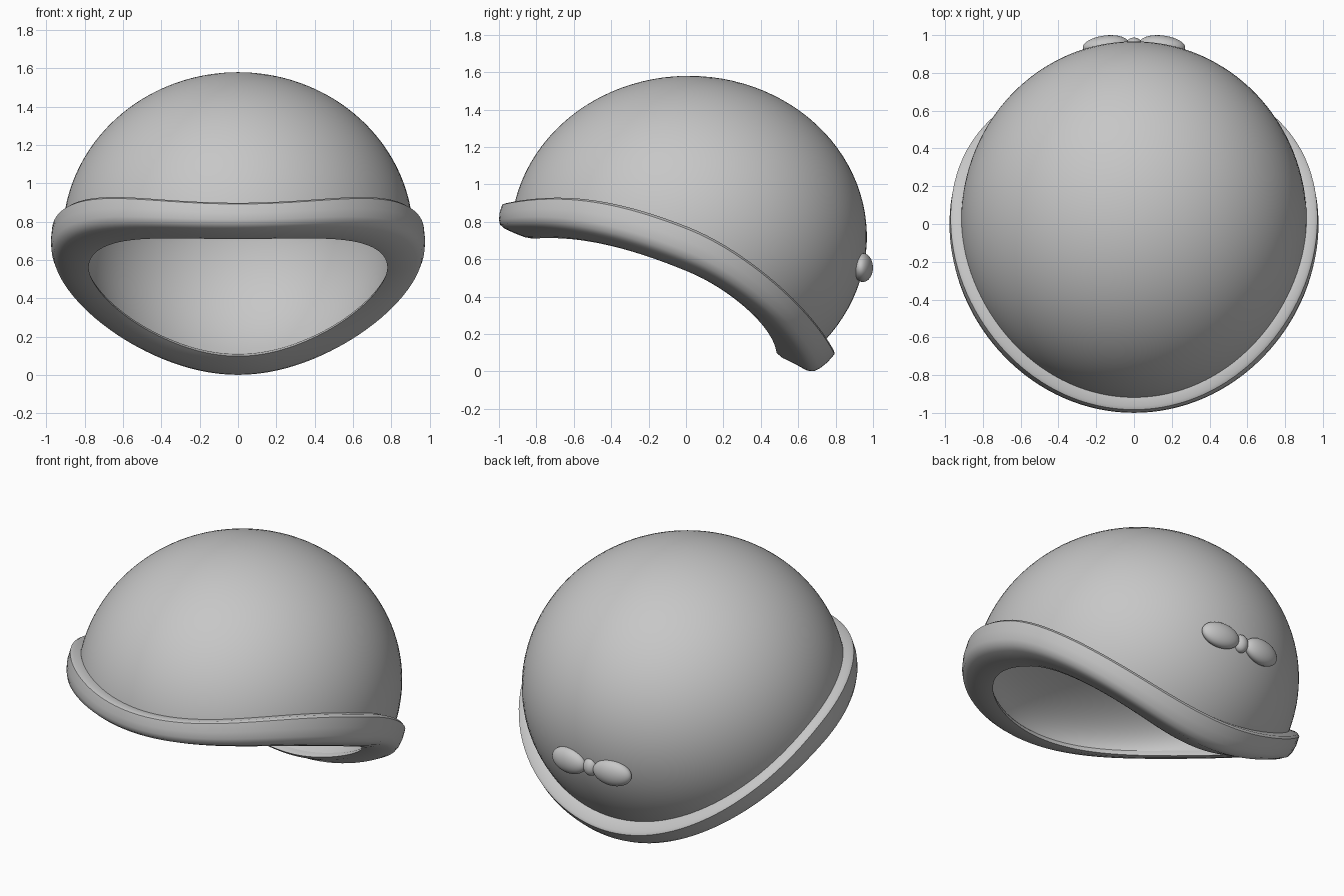
import bpy, bmesh, math

cube = bpy.data.objects.get("Cube")
if cube:
    bpy.data.objects.remove(cube, do_unlink=True)

grey = bpy.data.materials.new("plain_grey")
grey.use_nodes = True
grey.diffuse_color = (0.57, 0.57, 0.57, 1)
grey.node_tree.nodes["Principled BSDF"].inputs["Base Color"].default_value = grey.diffuse_color

CENTRE = (0, 0.015, 0.72)
RADII = (0.915, 0.952, 0.86)
SEGMENTS = 128


def on_dome(theta, elevation, scale):
    """Point on the scaled ellipsoid; theta 0 is the back."""
    e = math.radians(elevation)
    unit = (math.sin(theta) * math.cos(e), math.cos(theta) * math.cos(e), math.sin(e))
    return [c + r * scale * u for c, r, u in zip(CENTRE, RADII, unit)]


def rim_top(c):
    """Elevation of the wavy rim, high at the front and low at the back."""
    bulge = c * c * (1 - abs(c)) * (-21 if c > 0 else 7)
    return 3.2 - 25.1 * c - 18 * c * c - 1.1 * c ** 3 + bulge


def rim_width(c):
    return 11.5 + 4 * (1 - c * c) + 1.2 * (c + 1)


def finish(obj):
    obj.data.materials.append(grey)
    bpy.ops.object.select_all(action="DESELECT")
    obj.select_set(True)
    bpy.context.view_layer.objects.active = obj
    bpy.ops.object.shade_smooth_by_angle(angle=math.radians(40))


def loft(name, rows, point, closed=False):
    bm = bmesh.new()
    grid = [[bm.verts.new(point(math.tau * j / SEGMENTS, i)) for j in range(SEGMENTS)]
            for i in range(rows)]
    for i in range(rows if closed else rows - 1):
        a, b = grid[i], grid[(i + 1) % rows]
        for j in range(SEGMENTS):
            k = (j + 1) % SEGMENTS
            bm.faces.new((a[j], a[k], b[k], b[j]))
    bmesh.ops.remove_doubles(bm, verts=bm.verts, dist=0.0005)
    bmesh.ops.recalc_face_normals(bm, faces=bm.faces)
    mesh = bpy.data.meshes.new(name)
    bm.to_mesh(mesh)
    bm.free()
    obj = bpy.data.objects.new(name, mesh)
    bpy.context.collection.objects.link(obj)
    finish(obj)
    return obj


# Dome outside, and a lining whose crown is lower than the dome
ROWS = 40


def shell(scale, depth, crown):
    def point(theta, i):
        c = math.cos(theta)
        low = rim_top(c) - depth * rim_width(c)
        x, y, z = on_dome(theta, low + (90 - low) * i / (ROWS - 1), scale)
        if z > CENTRE[2]:
            z = CENTRE[2] + (z - CENTRE[2]) * crown
        return x, y, z
    return point


loft("dome", ROWS, shell(1.0, 0.5, 1.0))
lining = loft("lining", ROWS, shell(0.89, 0.9, 0.4))
lining.data.flip_normals()

# Rim: rounded section swept along the wavy edge (scale, share of width)
section = [(0.97, 0.15), (1.0, 0.0), (1.045, 0.0), (1.062, 0.05), (1.068, 0.3),
           (1.066, 0.5), (1.058, 0.64), (1.03, 0.75), (0.98, 0.88),
           (0.92, 1.01), (0.875, 1.06), (0.88, 0.92), (0.91, 0.7)]


def rim_point(theta, i):
    c = math.cos(theta)
    scale, share = section[i]
    if scale > 1.01:
        scale += 0.035 * max(c, 0) ** 2 + 0.005 * max(-c, 0)
    return on_dome(theta, rim_top(c) - share * rim_width(c), scale)


loft("rim", len(section), rim_point, closed=True)


# Bow on the back
def blob(name, location, size, turn=0):
    bpy.ops.mesh.primitive_uv_sphere_add(segments=40, ring_count=24, radius=1,
                                         location=location, rotation=(0, 0, turn))
    obj = bpy.context.object
    obj.name = name
    obj.scale = size
    finish(obj)


for side, x in (("left", 1), ("right", -1)):
    blob("bow_loop_" + side, (0.15 * x, 0.946, 0.555), (0.122, 0.052, 0.077), -0.12 * x)
blob("bow_knot", (0, 0.945, 0.555), (0.045, 0.042, 0.055))
